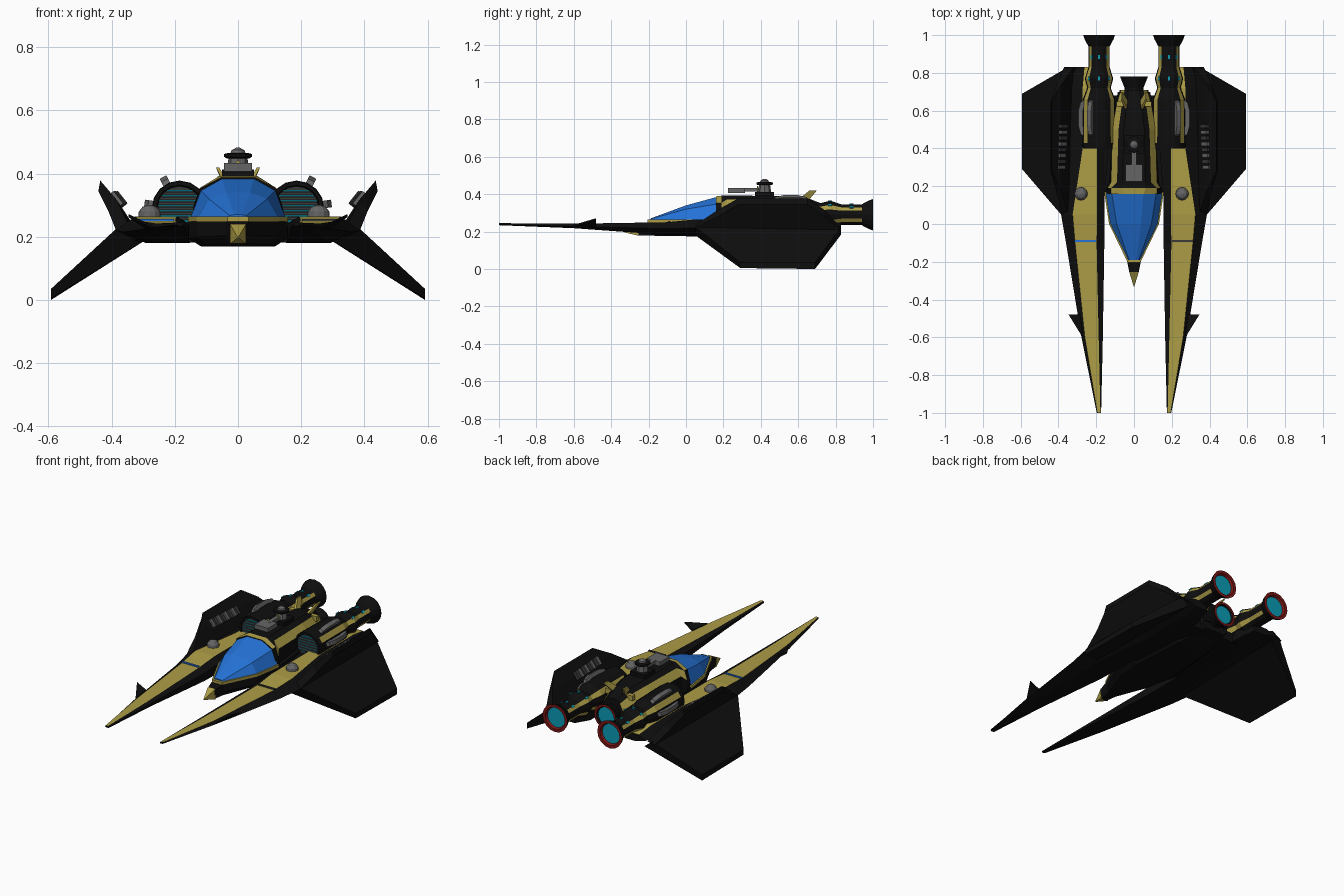
import bpy, bmesh, math
from mathutils import Matrix, Vector

if "Cube" in bpy.data.objects:
    bpy.data.objects.remove(bpy.data.objects["Cube"])

COL = {"black": (.0045, .0045, .0045), "gold": (.42, .34, .062), "blue": (.018, .17, .68),
       "cyan": (.003, .33, .46), "grey": (.13, .13, .13), "dark_grey": (.04, .04, .04),
       "red": (.2, .008, .008)}
MAT = {}
for n, c in COL.items():
    MAT[n] = bpy.data.materials.new(n)
    MAT[n].diffuse_color = (*c, 1)


def finish(name, bm, mats):
    bmesh.ops.recalc_face_normals(bm, faces=bm.faces)
    me = bpy.data.meshes.new(name)
    bm.to_mesh(me)
    bm.free()
    for m in mats:
        me.materials.append(MAT[m])
    ob = bpy.data.objects.new(name, me)
    bpy.context.collection.objects.link(ob)
    return ob


def loft(name, rings, mats=("black",), rule=lambda i, j: 0, caps=(0, 0)):
    """Skin closed rings of 3D points; rule(ring, side) picks the material."""
    bm = bmesh.new()
    vs = [[bm.verts.new(p) for p in r] for r in rings]
    k = len(vs[0])
    for i in range(len(vs) - 1):
        for j in range(k):
            f = bm.faces.new((vs[i][j], vs[i][(j + 1) % k], vs[i + 1][(j + 1) % k], vs[i + 1][j]))
            f.material_index = rule(i, j)
    for r, m in ((vs[0], caps[0]), (vs[-1], caps[1])):
        bm.faces.new(r).material_index = m
    return finish(name, bm, mats)


def lathe(name, x, z, prof, n=16, **kw):
    """Revolve (y, r) pairs about an axis along y."""
    rings = [[(x + r * math.cos(2 * math.pi * j / n), y, z + r * math.sin(2 * math.pi * j / n))
              for j in range(n)] for y, r in prof]
    return loft(name, rings, **kw)


def post(name, x, y, prof, mat, n=12):
    """Revolve (z, r) pairs about a vertical axis."""
    return loft(name, [[(x + r * math.cos(2 * math.pi * j / n), y + r * math.sin(2 * math.pi * j / n), z)
                        for j in range(n)] for z, r in prof], (mat,))


def box(name, loc, size, mat, rot=0, axis='Y'):
    bm = bmesh.new()
    bmesh.ops.create_cube(bm, size=1, matrix=Matrix.Translation(loc) @ Matrix.Rotation(rot, 4, axis)
                          @ Matrix.Diagonal((*size, 1)))
    return finish(name, bm, (mat,))


def sym(y, half):
    """Mirror a half profile of (x, z) into a full ring."""
    return [(x, y, z) for x, z in half] + [(-x, y, z) for x, z in reversed(half)]


# ---- central hull, canopy and spine
loft("hull", [sym(y, [(w * .75, b), (w, b + .025), (w, t)]) for y, w, b, t in
              ((-.26, .024, .178, .235), (-.19, .038, .178, .25), (0, .13, .175, .25),
               (.165, .157, .17, .25), (.5, .13, .17, .26), (.7, .085, .19, .3))])
loft("nose_tip", [sym(-.33, [(.002, .196), (.002, .2)]), sym(-.255, [(.025, .178), (.025, .24)])], ("gold",))
loft("canopy_rim", [sym(y, [(w, .248), (w, .264)]) for y, w in
                    ((-.205, .033), (-.19, .04), (0, .132), (.17, .158))], ("gold",))
loft("canopy", [sym(-.19, [(.033, .262), (.026, .267), (.012, .27)]),
                sym(0, [(.126, .262), (.092, .32), (.038, .34)]),
                sym(.165, [(.15, .262), (.118, .347), (.05, .385)])], ("blue",))
loft("spine", [sym(.16, [(.15, .25), (.14, .29), (.122, .352), (.053, .388)]),
               sym(.19, [(.145, .25), (.14, .30), (.122, .354), (.06, .392)]),
               sym(.22, [(.13, .25), (.122, .33), (.09, .372), (.06, .393)]),
               sym(.5, [(.115, .25), (.115, .33), (.082, .37), (.055, .39)]),
               sym(.62, [(.1, .24), (.095, .32), (.066, .36), (.04, .38)]),
               sym(.71, [(.075, .23), (.07, .29), (.05, .33), (.03, .35)])],
     ("black", "gold"), lambda i, j: int(j in (1, 5) or i == 0 and j in (2, 4)) if i else int(j in (2, 3, 4)))
box("under_plate", (0, .43, .21), (.36, .5, .055), "black")
lathe("centre_engine", 0, .265, [(.64, .06), (.69, .05), (.72, .05), (.78, .074), (.78, .06), (.77, .054)],
      mats=("black", "red", "cyan"), rule=lambda i, j: int(i == 3), caps=(0, 2))

# ---- turret
box("turret_plinth", (0, .42, .4), (.1, .1, .025), "black")
post("turret_body", 0, .42, [(.4, .036), (.45, .03)], "grey", 8)
post("turret_collar", 0, .42, [(.448, .035), (.453, .044), (.462, .044), (.466, .03)], "black")
post("turret_dome", 0, .42, [(.46, .026), (.474, .02), (.482, .006)], "grey")
box("turret_badge", (0, .383, .426), (.024, .006, .024), "gold", math.pi / 4)
box("gun_block", (0, .27, .42), (.09, .09, .026), "grey")
box("gun_barrel", (0, .34, .424), (.024, .1, .02), "grey")

for s, side in ((1, "right"), (-1, "left")):
    # ---- prong: y, inner, gold inner, gold outer, outer, bottom z, edge z, top z
    rings = []
    for y, a, gi, go, o, b, e, t in ((-1, .174, .178, .194, .197, .234, .238, .245),
                                     (-.6, .165, .187, .26, .278, .218, .228, .242),
                                     (-.1, .157, .198, .312, .36, .182, .215, .25),
                                     (.05, .155, .195, .325, .386, .18, .22, .265),
                                     (.4, .155, .195, .272, .37, .18, .225, .265),
                                     (.72, .14, .195, .272, .345, .185, .225, .265),
                                     (.83, .17, .2, .262, .31, .2, .22, .245)):
        rings.append([(s * x, y, z) for x, z in
                      ((a, b), (.2 * a + .8 * go, b), (o, e), (go, t), (gi, t), (a, e + .4 * (t - e)))])
    loft(side + "_prong", rings, ("black", "gold"), lambda i, j: int(j == 3))
    box(side + "_prong_stripe", (s * .258, -.09, .253), (.112, .012, .008), "blue" if s < 0 else "dark_grey")
    xd = .255 if s > 0 else -.28
    post(side + "_prong_dome", xd, .16, [(.25, .036), (.28, .034), (.295, .022), (.301, .005)], "grey")
    # small spike on the prong's outer edge
    loft(side + "_spike", [[(s * .265, -.61, .225), (s * .272, -.6, .236), (s * .285, -.48, .24), (s * .285, -.48, .22)],
                           [(s * .343, -.485, .262), (s * .343, -.485, .27), (s * .346, -.48, .27),
                            (s * .346, -.48, .262)]])
    # ---- drooping lower wing and raised fin
    loft(side + "_wing", [[(s * .31, .05, .18), (s * .386, .05, .225), (s * .35, .83, .225), (s * .3, .83, .185)],
                          [(s * .592, .29, .005), (s * .592, .29, .035), (s * .592, .69, .035), (s * .592, .69, 0)]])
    loft(side + "_fin", [[(s * .345, .05, .235), (s * .386, .05, .22), (s * .37, .83, .21), (s * .32, .83, .22)],
                         [(s * .383, .17, .316), (s * .41, .17, .28), (s * .41, .74, .28), (s * .383, .74, .316)],
                         [(s * .436, .28, .378), (s * .442, .28, .345), (s * .442, .65, .345), (s * .436, .65, .378)]])
    for i in range(8):
        box(f"{side}_fin_vent_{i}", (s * (.388 - .002 * i), .3 + .031 * i, .318), (.05, .02, .024),
            "dark_grey" if i % 2 else "grey", -s * .9)

    # ---- main engine with striped barrel and flared nozzle
    X, Z = s * .185, .29
    lathe(side + "_engine", X, Z, [(.412, .07), (.4, .074), (.4, .086), (.43, .088), (.66, .085), (.72, .062),
                                   (.77, .075), (.83, .056), (.94, .056), (.975, .075), (1, .084), (1, .066), (.985, .06)],
          mats=("black", "gold", "red", "cyan", "dark_grey"),
          rule=lambda i, j: 2 if i >= 10 else int(3 <= i <= 7 and j in (1, 6, 9, 14)), caps=(4, 3))
    for i in range(8):
        dz = -.056 + .016 * i
        w = 2 * math.sqrt(.069 ** 2 - dz ** 2)
        box(f"{side}_intake_glow_{i}", (X, .41, Z + dz), (w, .008, .005), "cyan")
        if i < 7:
            w2 = 2 * math.sqrt(.069 ** 2 - (dz + .008) ** 2)
            box(f"{side}_intake_slat_{i}", (X, .407, Z + dz + .008), (w2, .012, .008), "dark_grey")
    for y, r in ((.77, .074), (.885, .056)):
        for a in (45, 90, 135):
            t = math.radians(a)
            box(f"{side}_engine_light", (X + r * math.cos(t), y, Z + r * math.sin(t)),
                (.006, .022, .012), "cyan", -t)
    # grey pipes looping over the outer flank
    for k, a in enumerate((8, 62)):
        d = Vector((s * math.cos(math.radians(a)), 0, math.sin(math.radians(a))))
        up = Vector((-d.z, 0, d.x))
        path = [(.46, .075), (.475, .1), (.52, .112), (.6, .112), (.645, .1), (.66, .075)]
        loft(f"{side}_engine_pipe_{k}",
             [[Vector((X, y, Z)) + d * (r - q) + up * p for p, q in
               ((-.012, 0), (.012, 0), (.012, .024), (-.012, .024))] for y, r in path], ("grey",))
    # tail antennae on the spine
    loft(side + "_tail_blade", [[(s * .03, .6, .37), (s * .045, .6, .37), (s * .045, .65, .36), (s * .03, .65, .36)],
                                [(s * .06, .66, .42), (s * .07, .66, .42), (s * .07, .7, .42), (s * .06, .7, .42)]],
         ("gold",))
    box(side + "_tail_bracket", (s * .068, .635, .35), (.05, .025, .03), "gold")

for m in bpy.data.materials:
    if m.users and not m.is_grease_pencil:
        m.use_nodes = True
        m.node_tree.nodes["Principled BSDF"].inputs["Base Color"].default_value = m.diffuse_color
